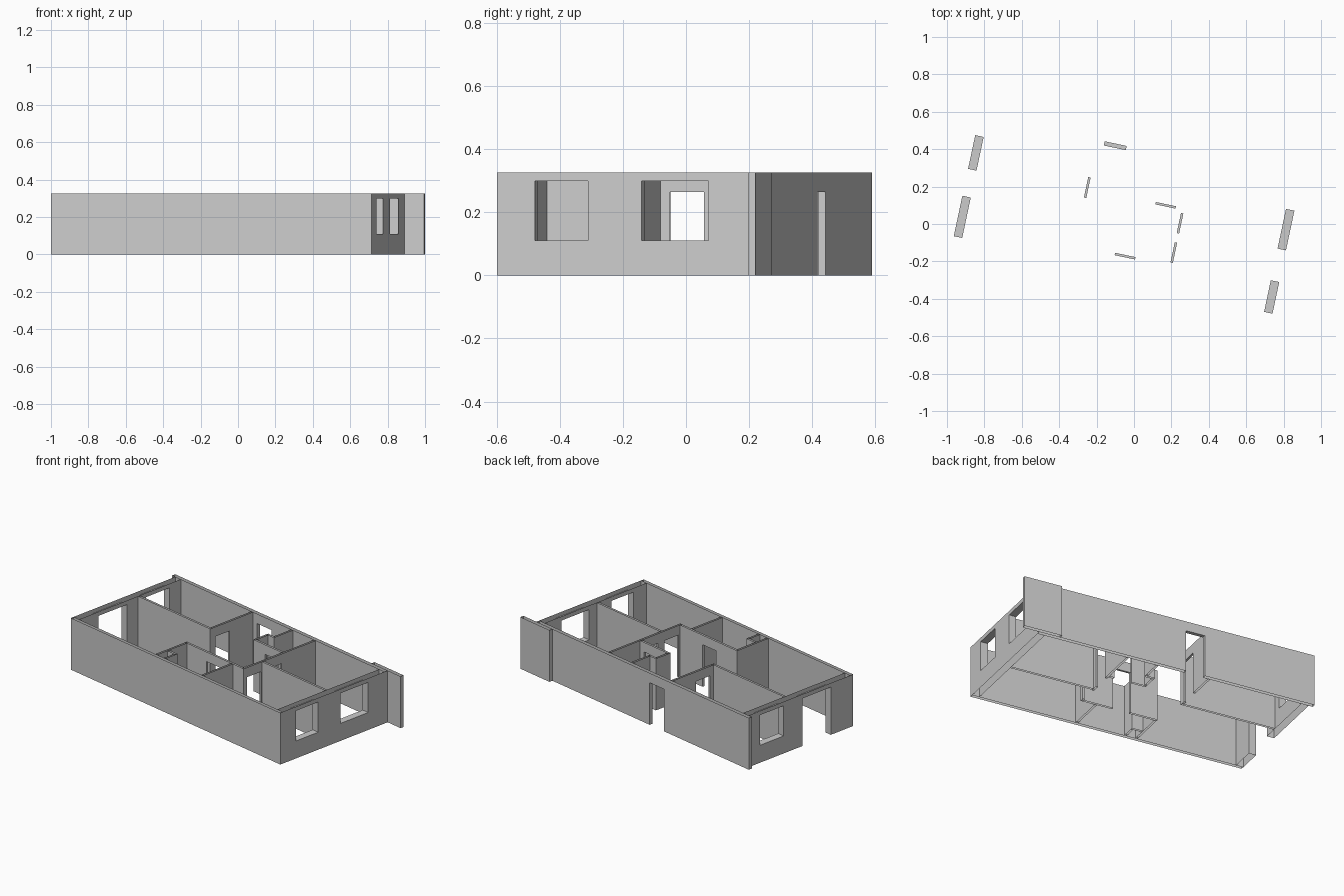
import bpy, bmesh, math
from mathutils import Matrix

cube = bpy.data.objects.get("Cube")
if cube:
    bpy.data.objects.remove(cube)

HEIGHT = 0.326
THIN = 0.013
DOOR = (0, 0.265)
WINDOW = (0.11, 0.30)
TALL = (0, 0.30)
TURN = Matrix.Rotation(math.radians(-12), 4, 'Z')

plaster = bpy.data.materials.new("grey_plaster")
plaster.use_nodes = True
colour = (0.6, 0.6, 0.6, 1)
plaster.diffuse_color = colour
plaster.node_tree.nodes["Principled BSDF"].inputs["Base Color"].default_value = colour


def wall(name, axis, start, end, low, high, openings=()):
    """Hollow wall shell, open above and below, with lined openings.
    Each opening is (from, to, (sill, head)) along the wall."""
    bm = bmesh.new()

    def face(*points):
        bm.faces.new([bm.verts.new((s, t, z) if axis == 'x' else (t, s, z))
                      for s, t, z in points])

    def panel(a, b, z0, z1):
        for t in (low, high):
            face((a, t, z0), (b, t, z0), (b, t, z1), (a, t, z1))

    def upright(s, z0, z1):
        face((s, low, z0), (s, high, z0), (s, high, z1), (s, low, z1))

    def level(a, b, z):
        face((a, low, z), (b, low, z), (b, high, z), (a, high, z))

    at = start
    for a, b, (sill, head) in sorted(openings):
        panel(at, a, 0, HEIGHT)
        panel(a, b, head, HEIGHT)
        level(a, b, head)
        if sill > 0:
            panel(a, b, 0, sill)
            level(a, b, sill)
        upright(a, sill, head)
        upright(b, sill, head)
        at = b
    panel(at, end, 0, HEIGHT)
    upright(start, 0, HEIGHT)
    upright(end, 0, HEIGHT)

    bmesh.ops.remove_doubles(bm, verts=bm.verts, dist=0.0001)
    bmesh.ops.recalc_face_normals(bm, faces=bm.faces)
    bm.transform(TURN)
    mesh = bpy.data.meshes.new(name)
    bm.to_mesh(mesh)
    bm.free()
    mesh.materials.append(plaster)
    bpy.context.collection.objects.link(bpy.data.objects.new(name, mesh))


def partition(name, axis, start, end, middle, openings=()):
    wall(name, axis, start, end, middle - THIN / 2, middle + THIN / 2, openings)


# Outer walls
wall("front_wall", 'x', -0.929, 0.824, -0.438, -0.418)
wall("back_wall", 'x', -0.955, 0.824, 0.377, 0.40, [(-0.245, -0.125, DOOR)])
wall("left_end_wall", 'y', -0.418, 0.377, 0.778, 0.824,
     [(-0.315, -0.142, WINDOW), (0.031, 0.248, WINDOW)])
wall("right_end_wall", 'y', -0.418, 0.377, -0.929, -0.883,
     [(-0.264, -0.043, TALL), (0.104, 0.288, WINDOW)])
wall("corner_fin", 'x', 0.69, 0.932, 0.40, 0.423)

# Bedroom on the right
partition("right_room_wall", 'x', -0.883, -0.279, 0.05)
partition("right_room_door_wall", 'y', 0.0565, 0.377, -0.285, [(0.083, 0.195, DOOR)])

# Bedrooms on the left
partition("left_room_door_wall", 'y', -0.185, 0.377, 0.24,
          [(-0.16, -0.05, DOOR), (0.0, 0.11, DOOR)])
partition("left_room_divider", 'x', 0.2465, 0.778, -0.036)

# Front bathroom with its corner duct
partition("front_bath_door_wall", 'x', -0.244, 0.2335, -0.178, [(-0.067, 0.045, DOOR)])
for side, place in (("right", -0.237), ("left", 0.148)):
    partition("front_bath_%s_wall" % side, 'y', -0.418, -0.1845, place)
partition("front_duct_back", 'x', -0.2305, -0.16, -0.33)
partition("front_duct_side", 'y', -0.418, -0.3365, -0.166)

# Back bathroom with a stepped side wall
partition("back_bath_door_wall", 'x', -0.006, 0.2335, 0.133, [(0.09, 0.20, DOOR)])
partition("back_bath_side_wall", 'y', 0.1395, 0.229, 0.0)
partition("back_bath_step", 'x', -0.006, 0.055, 0.235)
partition("back_bath_rear_wall", 'y', 0.2415, 0.377, 0.049)
